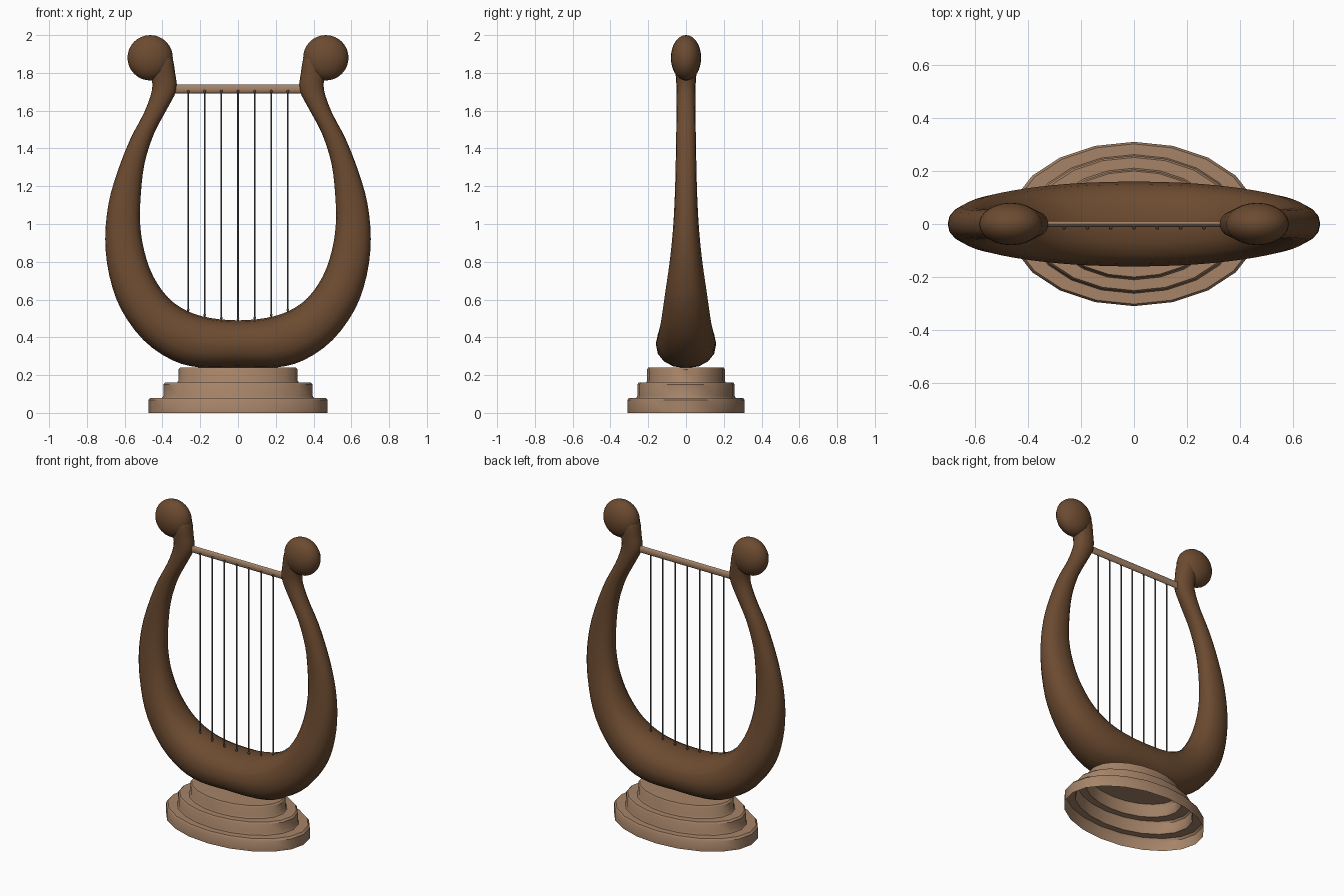
import bpy, bmesh, math
from mathutils import Vector

if "Cube" in bpy.data.objects:
    bpy.data.objects.remove(bpy.data.objects["Cube"])


def material(name, rgb):
    m = bpy.data.materials.new(name)
    m.diffuse_color = (*rgb, 1)
    m.use_nodes = True
    m.node_tree.nodes["Principled BSDF"].inputs["Base Color"].default_value = m.diffuse_color
    return m


DARK = material("dark_wood", (0.15, 0.07, 0.03))
LIGHT = material("light_wood", (0.38, 0.23, 0.14))
METAL = material("string_metal", (0.10, 0.10, 0.10))


def finish(name, bm, mat, angle=50):
    bmesh.ops.recalc_face_normals(bm, faces=bm.faces)
    me = bpy.data.meshes.new(name)
    bm.to_mesh(me)
    bm.free()
    ob = bpy.data.objects.new(name, me)
    bpy.context.collection.objects.link(ob)
    me.materials.append(mat)
    bpy.ops.object.select_all(action='DESELECT')
    ob.select_set(True)
    bpy.context.view_layer.objects.active = ob
    bpy.ops.object.shade_smooth_by_angle(angle=math.radians(angle))
    return ob


def skin(rings, cap_start=True, cap_end=True):
    # Bridge consecutive closed rings of points
    bm = bmesh.new()
    vs = [[bm.verts.new(p) for p in r] for r in rings]
    n = len(vs[0])
    for a, b in zip(vs, vs[1:]):
        for i in range(n):
            j = (i + 1) % n
            bm.faces.new((a[i], a[j], b[j], b[i]))
    if cap_start:
        bm.faces.new(vs[0])
    if cap_end:
        bm.faces.new(vs[-1])
    return bm


def catmull(pts, steps):
    out = []
    for k in range(len(pts) - 1):
        p0, p1 = pts[max(k - 1, 0)], pts[k]
        p2, p3 = pts[k + 1], pts[min(k + 2, len(pts) - 1)]
        for s in range(steps):
            t = s / steps
            out.append(0.5 * (2 * p1 + (p2 - p0) * t + (2 * p0 - 5 * p1 + 4 * p2 - p3) * t * t
                              + (3 * p1 - p0 - 3 * p2 + p3) * t ** 3))
    return out + [pts[-1]]


# Base: stepped oval shell, open underneath
profile = [(1, 0), (1, .068), (.975, .08), (.845, .08), (.832, .09), (.832, .15), (.81, .16),
           (.68, .16), (.664, .17), (.664, .23), (.645, .24)]
rings = [[(.475 * f * math.sin(a), .31 * f * math.cos(a), z)
          for a in (math.tau * i / 20 for i in range(20))] for f, z in profile]
finish("base", skin(rings, False, True), LIGHT, 40)

# Frame: outer x,z / inner x,z / half depth, from the bottom middle up one arm
half = [(0, .24, 0, .49, .16), (.2, .24, .15, .503, .156), (.35, .28, .27, .54, .146),
        (.5, .385, .37, .61, .13), (.62, .55, .45, .725, .11), (.682, .73, .497, .86, .087),
        (.703, .92, .518, 1.0, .07), (.685, 1.11, .515, 1.15, .06), (.637, 1.28, .495, 1.32, .055),
        (.57, 1.45, .444, 1.48, .052), (.497, 1.59, .375, 1.61, .05), (.455, 1.71, .326, 1.71, .05),
        (.46, 1.79, .333, 1.80, .055), (.47, 1.86, .346, 1.875, .06), (.48, 1.88, .375, 1.94, .05)]
full = [(-a, b, -c, d, e) for a, b, c, d, e in half[:0:-1]] + half
outer = catmull([Vector((p[0], p[4], p[1])) for p in full], 3)
inner = catmull([Vector((p[2], p[4], p[3])) for p in full], 3)
rings = []
for o, i in zip(outer, inner):
    ring = []
    for k in range(16):
        a = math.tau * k / 16
        c, s = (math.copysign(abs(f(a)) ** .9, f(a)) for f in (math.cos, math.sin))
        p = (o + i) / 2 + (o - i) / 2 * c
        ring.append((p.x, o.y * s, p.z))
    rings.append(ring)
finish("frame", skin(rings), DARK, 70)

# Rounded scroll ends on both arms
for side, sx in (("left", -1), ("right", 1)):
    bm = bmesh.new()
    bmesh.ops.create_uvsphere(bm, u_segments=24, v_segments=16, radius=1)
    for v in bm.verts:
        v.co = (sx * .465 + v.co.x * .12, v.co.y * .08, 1.88 + v.co.z * .12)
    finish(side + "_scroll", bm, DARK, 70)

# Crossbar
rings = [[(x, .011 * math.cos(a), 1.715 + .023 * math.sin(a))
          for a in (math.tau * i / 12 for i in range(12))] for x in (-.36, .36)]
finish("crossbar", skin(rings), LIGHT)

# Seven strings with a small knot at each end
for n in range(7):
    x = (n - 3) * .088
    low = .485 + .7 * x * x
    rings = [[(x + .0045 * math.cos(a), -.014 + .0045 * math.sin(a), z)
              for a in (math.tau * i / 8 for i in range(8))] for z in (low, 1.71)]
    bm = skin(rings)
    for z in (low + .012, 1.703):
        ball = bmesh.ops.create_icosphere(bm, subdivisions=1, radius=.008)
        bmesh.ops.translate(bm, verts=ball["verts"], vec=(x, -.014, z))
    finish(f"string_{n + 1}", bm, METAL)
